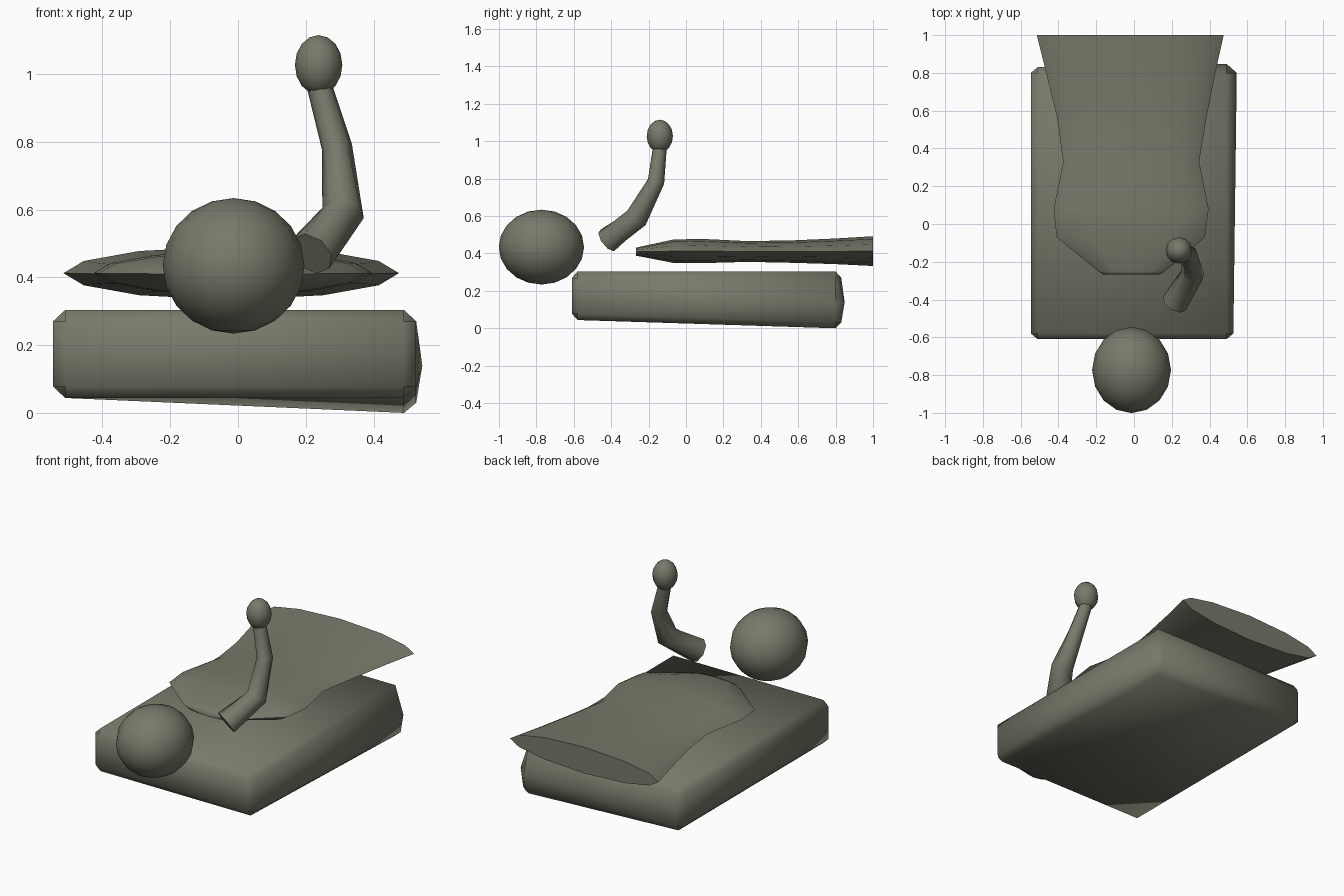
import bpy, bmesh, math
from mathutils import Vector, Matrix

cube = bpy.data.objects.get("Cube")
if cube:
    bpy.data.objects.remove(cube)

# Single drab material
clay = bpy.data.materials.new("drab grey")
clay.use_nodes = True
colour = (0.19, 0.19, 0.145, 1)
clay.diffuse_color = colour
clay.node_tree.nodes["Principled BSDF"].inputs["Base Color"].default_value = colour


def finish(bm, name, sharp_angle=math.pi):
    bmesh.ops.recalc_face_normals(bm, faces=bm.faces)
    for f in bm.faces:
        f.smooth = True
    for e in bm.edges:
        e.smooth = e.calc_face_angle(0) < sharp_angle
    mesh = bpy.data.meshes.new(name)
    bm.to_mesh(mesh)
    bm.free()
    mesh.materials.append(clay)
    obj = bpy.data.objects.new(name, mesh)
    bpy.context.collection.objects.link(obj)


def loft(name, rings, sharp_angle=math.pi):
    """Skin a list of equal closed rings and cap both ends."""
    bm = bmesh.new()
    loops = [[bm.verts.new(p) for p in ring] for ring in rings]
    n = len(loops[0])
    for a, b in zip(loops, loops[1:]):
        for i in range(n):
            j = (i + 1) % n
            bm.faces.new((a[i], a[j], b[j], b[i]))
    bm.faces.new(loops[0])
    bm.faces.new(loops[-1])
    finish(bm, name, sharp_angle)


def ball(name, centre, radii, segments, rings):
    bm = bmesh.new()
    bmesh.ops.create_uvsphere(bm, u_segments=segments, v_segments=rings, radius=1)
    bm.transform(Matrix.Translation(centre) @ Matrix.Diagonal((*radii, 1)))
    finish(bm, name)


# Mattress: a box whose six faces are pushed out, with notched corners
def mattress():
    bm = bmesh.new()
    signs = (-1, 1)
    corner = {}
    for sx in signs:
        for sy in signs:
            for sz in signs:
                c = Vector((0.49 if sx > 0 else -0.51,
                            0.80 if sy > 0 else -0.58,
                            0.27 if sz > 0 else 0.078))
                px = c + Vector((0.036 * sx, 0, 0))
                py = c + Vector((0, 0.03 * sy, 0))
                pz = c + Vector((0, 0, 0.034 * sz))
                # The back left corner sags and bulges
                if sx > 0 and sy > 0:
                    c.z -= 0.09 if sz > 0 else 0.045
                    px.z = py.z = 0.14 if sz > 0 else 0.03
                    px.x += 0.018 if sz > 0 else 0
                    py.y += 0.018 if sz > 0 else 0
                    if sz < 0:
                        pz.z = 0.0
                corner[sx, sy, sz] = [bm.verts.new(p) for p in (px, py, pz, c)]

    def key(axis, s, a, b):
        k = [a, b]
        k.insert(axis, s)
        return tuple(k)

    loop = ((-1, -1), (1, -1), (1, 1), (-1, 1))
    for axis in range(3):
        # Two main faces across this axis
        for s in signs:
            bm.faces.new([corner[key(axis, s, a, b)][axis] for a, b in loop])
        # Four chamfers running along this axis
        u, v = [i for i in range(3) if i != axis]
        for a, b in loop:
            lo, hi = corner[key(axis, -1, a, b)], corner[key(axis, 1, a, b)]
            bm.faces.new((lo[u], lo[v], hi[v], hi[u]))
    # Notches
    for verts in corner.values():
        for i in range(3):
            bm.faces.new((verts[i], verts[(i + 1) % 3], verts[3]))
    bmesh.ops.triangulate(bm, faces=[f for f in bm.faces if len(f.verts) == 4])
    finish(bm, "mattress")


mattress()

# Torso: flattened lens sections (y, right x, left x, bottom z, top z)
sections = [
    (-0.268, -0.16, 0.135, 0.388, 0.43),
    (-0.25, -0.19, 0.165, 0.385, 0.435),
    (-0.07, -0.41, 0.375, 0.350, 0.474),
    (0.08, -0.425, 0.395, 0.348, 0.478),
    (0.33, -0.375, 0.345, 0.355, 0.466),
    (0.57, -0.408, 0.385, 0.350, 0.470),
    (0.80, -0.465, 0.43, 0.343, 0.480),
    (1.0, -0.515, 0.475, 0.333, 0.492),
]
lens = [(-1, 0), (-0.88, 0.45), (-0.55, 0.82), (0, 1), (0.55, 0.82), (0.88, 0.45)]
lens += [(-x, -z) for x, z in lens]
body = []
for y, x0, x1, z0, z1 in sections:
    body.append([((x0 + x1) / 2 + u * (x1 - x0) / 2, y,
                  (z0 + z1) / 2 + w * (z1 - z0) / 2) for u, w in lens])
loft("body", body, math.radians(75))

# Head
ball("head", (-0.013, -0.773, 0.434), (0.209, 0.228, 0.2), 16, 10)

# Raised arm: tapered eight-sided tube along a bent path
path = [Vector(p) for p in ((0.215, -0.42, 0.47), (0.31, -0.265, 0.59),
                            (0.292, -0.16, 0.785), (0.24, -0.14, 0.965))]
radii = (0.07, 0.063, 0.045, 0.037)
arm = []
for i, (p, r) in enumerate(zip(path, radii)):
    d = Vector()
    if i > 0:
        d += (p - path[i - 1]).normalized()
    if i < len(path) - 1:
        d += (path[i + 1] - p).normalized()
    d.normalize()
    side = d.cross(Vector((0, 1, 0))).normalized()
    up = side.cross(d)
    arm.append([p + r * (math.cos(t * math.pi / 4) * side + math.sin(t * math.pi / 4) * up)
                for t in range(8)])
loft("raised_arm", arm, math.radians(70))

# Hand
ball("hand", (0.238, -0.14, 1.027), (0.07, 0.07, 0.088), 12, 8)
